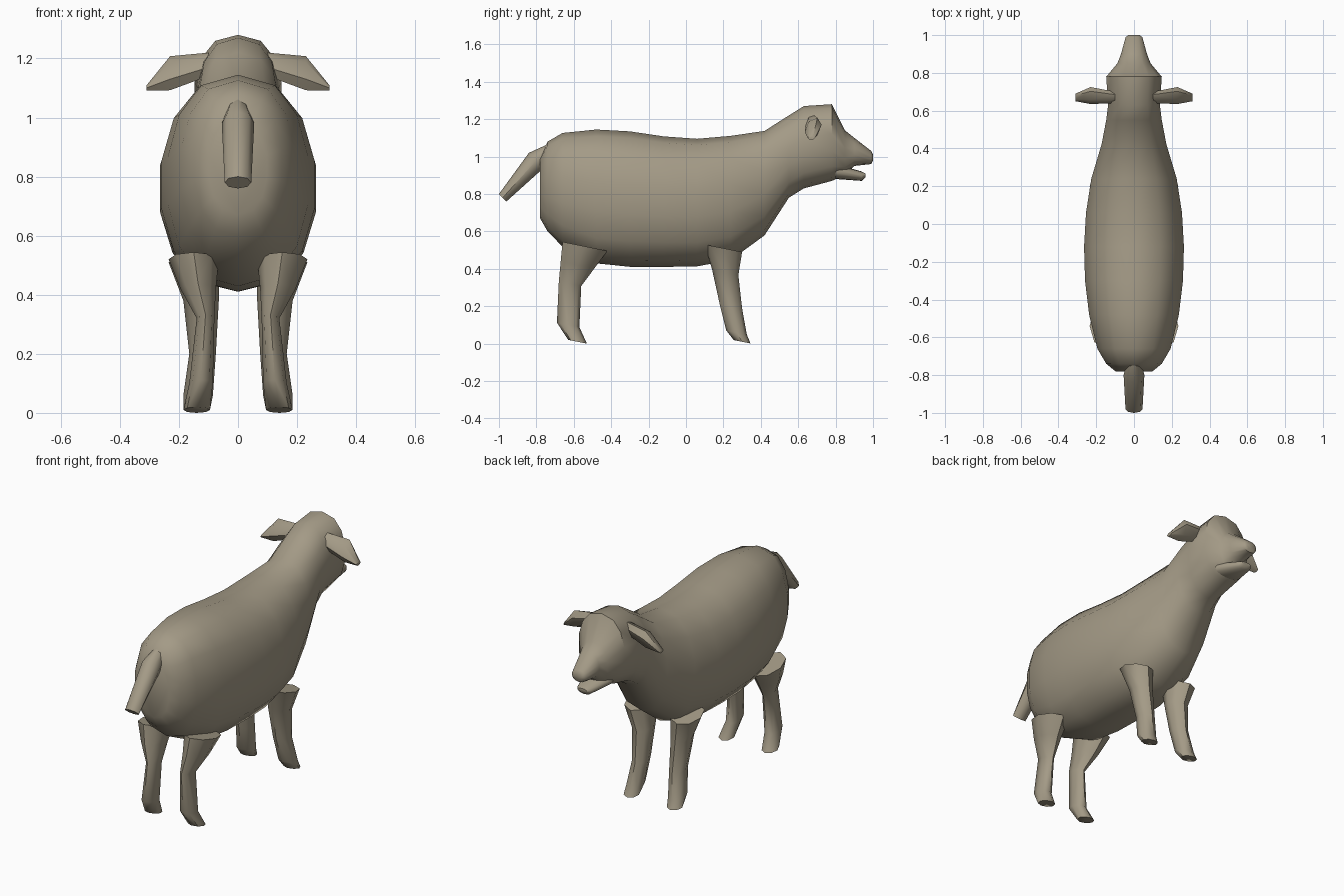
import bpy, bmesh, math
from mathutils import Vector

if "Cube" in bpy.data.objects:
    bpy.data.objects.remove(bpy.data.objects["Cube"])

hide = bpy.data.materials.new("taupe_hide")
hide.use_nodes = True
colour = (0.37, 0.325, 0.24, 1)
hide.diffuse_color = colour
hide.node_tree.nodes["Principled BSDF"].inputs["Base Color"].default_value = colour


def oval(centre, across, along, sides=8):
    """Ring of points around a centre, spanned by two half-axis vectors."""
    centre, across, along = Vector(centre), Vector(across), Vector(along)
    turns = [math.tau * side / sides for side in range(sides)]
    return [centre + across * math.cos(turn) + along * math.sin(turn) for turn in turns]


def slice_across(y, bottom, top, width):
    """Upright body section with slightly squared flanks."""
    middle, half_height = (top + bottom) / 2, (top - bottom) / 2
    ring = oval((0, y, middle), (0, 0, half_height), (width, 0, 0), sides=14)
    for point in ring:
        fraction = point.x / width
        point.x = math.copysign(abs(fraction) ** 0.8, fraction) * width
    return ring


def barrel_slice(y):
    """Section of the ribcage and belly, following smooth outline rules."""
    from_middle = y + 0.15
    bottom = 0.41 + 1.6 * from_middle ** 4
    top = 1.12 - 0.025 * math.sin(math.tau * (y + 0.2))
    width = 0.27 * math.sqrt(1 - (from_middle / 0.75) ** 2)
    return slice_across(y, bottom, top, width)


def limb_slice(x, y, z, wide, deep):
    """Section of a leg, dipping a little towards the front."""
    return oval((x, y, z), (wide, 0, 0), (0, deep, -0.2 * deep))


def loft(name, rings, side=1):
    """Skin rings of equal length, cap both ends; side -1 mirrors the part."""
    bm = bmesh.new()
    loops = [[bm.verts.new((side * point.x, point.y, point.z)) for point in ring]
             for ring in rings]
    for lower, upper in zip(loops, loops[1:]):
        for index in range(len(lower)):
            bm.faces.new((lower[index - 1], lower[index], upper[index], upper[index - 1]))
    bm.faces.new(loops[0])
    bm.faces.new(loops[-1])
    bmesh.ops.recalc_face_normals(bm, faces=bm.faces)
    mesh = bpy.data.meshes.new(name)
    bm.to_mesh(mesh)
    bm.free()
    mesh.materials.append(hide)
    part = bpy.data.objects.new(name, mesh)
    bpy.context.collection.objects.link(part)
    bpy.ops.object.select_all(action="DESELECT")
    part.select_set(True)
    bpy.context.view_layer.objects.active = part
    bpy.ops.object.shade_smooth_by_angle(angle=math.radians(50))


# Trunk, neck and head in one skin
rump = [slice_across(y=-0.78, bottom=0.67, top=1, width=0.1),
        slice_across(y=-0.74, bottom=0.6, top=1.08, width=0.15)]
barrel = [barrel_slice(-0.66 + 0.18 * step) for step in range(7)]
neck = slice_across(y=0.55, bottom=0.78, top=1.22, width=0.15)
nape = slice_across(y=0.63, bottom=0.83, top=1.27, width=0.14)
brow = slice_across(y=0.78, bottom=0.87, top=1.28, width=0.15)
cheek = slice_across(y=0.85, bottom=0.9, top=1.14, width=0.09)
muzzle = slice_across(y=0.9, bottom=0.95, top=1.1, width=0.07)
nose = slice_across(y=0.99, bottom=0.96, top=1.03, width=0.045)
nose_tip = slice_across(y=1, bottom=0.98, top=1.01, width=0.03)
loft("trunk_and_head", rump + barrel + [neck, nape, brow, cheek, muzzle, nose, nose_tip])

# Lower jaw below the open mouth
jaw_root = slice_across(y=0.8, bottom=0.88, top=0.96, width=0.09)
chin = slice_across(y=0.94, bottom=0.87, top=0.92, width=0.045)
lip = slice_across(y=0.96, bottom=0.89, top=0.91, width=0.03)
loft("lower_jaw", [jaw_root, chin, lip])

# Tail, cut across its slope
tail_root = oval((0, -0.7, 1.04), (0.03, 0, 0), (0, -0.03, 0.03))
tail_middle = oval((0, -0.8, 0.98), (0.055, 0, 0), (0, -0.04, 0.04))
tail_end = oval((0, -0.98, 0.78), (0.045, 0, 0), (0, -0.02, 0.02))
loft("tail", [tail_root, tail_middle, tail_end])

# Hind leg from hip to hoof
hip = limb_slice(x=0.15, y=-0.54, z=0.52, wide=0.085, deep=0.12)
thigh = limb_slice(x=0.135, y=-0.58, z=0.42, wide=0.06, deep=0.09)
hock = limb_slice(x=0.11, y=-0.62, z=0.32, wide=0.03, deep=0.06)
hind_ankle = limb_slice(x=0.125, y=-0.63, z=0.1, wide=0.04, deep=0.06)
hind_hoof = limb_slice(x=0.14, y=-0.58, z=0.01, wide=0.045, deep=0.05)
hind_leg = [hip, thigh, hock, hind_ankle, hind_hoof]

# Front leg from shoulder to hoof
shoulder = limb_slice(x=0.15, y=0.2, z=0.51, wide=0.085, deep=0.1)
elbow = limb_slice(x=0.125, y=0.21, z=0.38, wide=0.06, deep=0.07)
shin = limb_slice(x=0.12, y=0.24, z=0.2, wide=0.045, deep=0.06)
front_ankle = limb_slice(x=0.135, y=0.27, z=0.06, wide=0.05, deep=0.055)
front_hoof = limb_slice(x=0.14, y=0.3, z=0.01, wide=0.045, deep=0.045)
front_leg = [shoulder, elbow, shin, front_ankle, front_hoof]

# Drooping ear from root to tip
ear_root = oval((0.1, 0.67, 1.18), (0, 0.03, 0.01), (0, 0, 0.04), sides=6)
ear_blade = oval((0.23, 0.68, 1.15), (0, 0.045, 0.02), (0, 0, 0.055), sides=6)
ear_tip = oval((0.31, 0.67, 1.1), (0, 0.02, 0), (0, 0, 0.01), sides=6)
ear = [ear_root, ear_blade, ear_tip]

for label, side in (("left", 1), ("right", -1)):
    loft("hind_leg_" + label, hind_leg, side)
    loft("front_leg_" + label, front_leg, side)
    loft("ear_" + label, ear, side)
